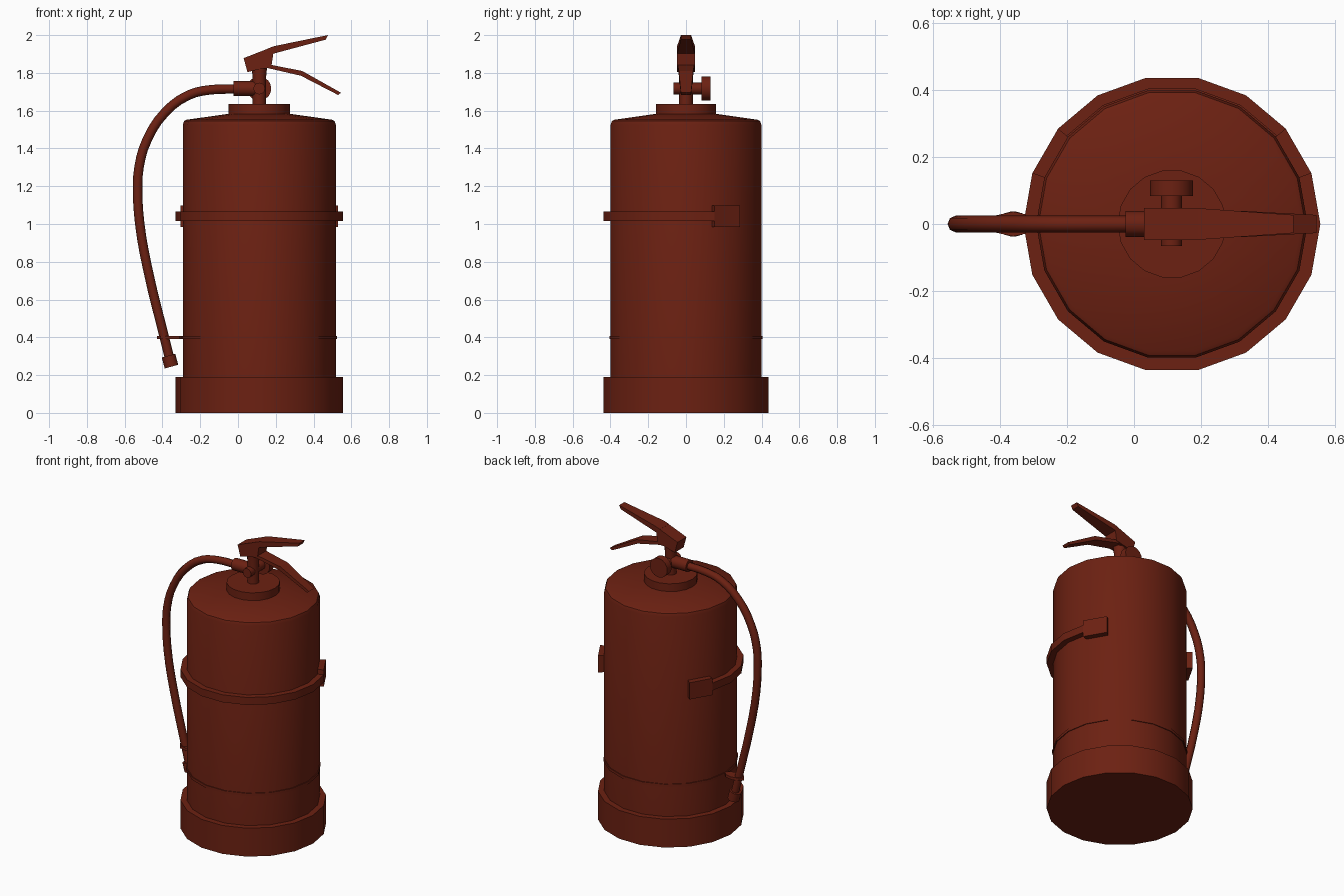
import bpy, bmesh
from math import sin, cos, radians, tau
from mathutils import Vector

if "Cube" in bpy.data.objects:
    bpy.data.objects.remove(bpy.data.objects["Cube"])

CX = 0.113      # axis of the tank
SIDES = 18

red = bpy.data.materials.new("dark_red")
red.diffuse_color = (0.15, 0.015, 0.006, 1)
red.use_nodes = True
red.node_tree.nodes["Principled BSDF"].inputs["Base Color"].default_value = red.diffuse_color


def finish(name, bm, smooth=True):
    bmesh.ops.recalc_face_normals(bm, faces=bm.faces[:])
    me = bpy.data.meshes.new(name)
    bm.to_mesh(me)
    bm.free()
    ob = bpy.data.objects.new(name, me)
    bpy.context.collection.objects.link(ob)
    me.materials.append(red)
    if smooth:
        bpy.ops.object.select_all(action='DESELECT')
        ob.select_set(True)
        bpy.context.view_layer.objects.active = ob
        bpy.ops.object.shade_smooth_by_angle(angle=radians(32))
    return ob


def lathe(name, profile, start, direction, sides=SIDES):
    """Capped solid of revolution; profile is (radius, distance along direction)."""
    bm = bmesh.new()
    rot = Vector((0, 0, 1)).rotation_difference(Vector(direction))
    rings = [[bm.verts.new(Vector(start) + rot @ Vector(
        (r * cos(tau * i / sides), r * sin(tau * i / sides), h)))
        for i in range(sides)] for r, h in profile]
    for a, b in zip(rings, rings[1:]):
        for i in range(sides):
            j = (i + 1) % sides
            bm.faces.new((a[i], a[j], b[j], b[i]))
    bm.faces.new(rings[0])
    bm.faces.new(rings[-1])
    return finish(name, bm)


def rod(name, a, b, r, sides=12):
    d = Vector(b) - Vector(a)
    return lathe(name, [(r, 0), (r, d.length)], a, d, sides)


def loft(name, sections, smooth=False):
    """Join four-point sections into one capped solid."""
    bm = bmesh.new()
    rings = [[bm.verts.new(p) for p in s] for s in sections]
    for a, b in zip(rings, rings[1:]):
        for i in range(4):
            j = (i + 1) % 4
            bm.faces.new((a[i], a[j], b[j], b[i]))
    bm.faces.new(rings[0])
    bm.faces.new(rings[-1])
    return finish(name, bm, smooth)


def arc(name, a0, a1, r0, r1, z0, z1):
    """Rectangular strip wrapped round the tank, in 20 degree steps."""
    secs = []
    for deg in range(a0, a1 + 1, 20):
        c, s = cos(radians(deg)), sin(radians(deg))
        secs.append([(CX + r * c, r * s, z) for r, z in
                     ((r0, z0), (r1, z0), (r1, z1), (r0, z1))])
    return loft(name, secs, True)


def lever(name, rows):
    """Tapered lever from rows of (x top, z top, x bottom, z bottom, half width)."""
    return loft(name, [[(xt, -w, zt), (xt, w, zt), (xb, w, zb), (xb, -w, zb)]
                       for xt, zt, xb, zb, w in rows])


up = (0, 0, 1)
axis = (CX, 0, 0)

# Tank, foot ring and neck cap
lathe("tank", [(0.405, 0.1), (0.405, 1.525), (0.398, 1.545), (0.385, 1.552),
               (0.15, 1.585)], axis, up)
lathe("foot_ring", [(0.443, 0), (0.443, 0.19)], axis, up)
lathe("neck_cap", [(0.162, 1.56), (0.162, 1.635)], axis, up)

# Holding band round the front, with a clip at each end
arc("band", -200, 20, 0.39, 0.443, 1.015, 1.065)
arc("clip_right", 20, 40, 0.385, 0.443, 0.985, 1.097)
arc("clip_left", 140, 160, 0.385, 0.443, 0.985, 1.097)

# Thin hose strap with a loop that holds the hose
lathe("hose_strap", [(0.41, 0.39), (0.41, 0.408)], axis, up)
loop = lathe("hose_loop", [(1, 0), (1, 0.018)], (0, 0, 0), up, 8)
loop.scale = (0.07, 0.037, 1)
loop.location = (-0.36, 0, 0.39)

# Valve stem, gauge and cross shaft
lathe("valve_stem", [(0.036, 1.62), (0.036, 1.78), (0.043, 1.85)], axis, up, 12)
rod("cross_shaft", (0.112, -0.066, 1.717), (0.112, 0.09, 1.717), 0.031)
rod("gauge", (0.112, 0.083, 1.717), (0.112, 0.13, 1.717), 0.064, 18)
rod("hose_coupling", (-0.025, 0, 1.717), (0.09, 0, 1.717), 0.039)

# Squeeze lever and carrying handle
lever("upper_lever", [(0.03, 1.878, 0.05, 1.804, 0.047),
                      (0.193, 1.942, 0.177, 1.836, 0.047)])
lever("upper_grip", [(0.16, 1.93, 0.16, 1.89, 0.047),
                     (0.193, 1.942, 0.188, 1.902, 0.047),
                     (0.476, 2.0, 0.464, 1.976, 0.027)])
lever("lower_grip", [(0.09, 1.85, 0.09, 1.82, 0.044),
                     (0.177, 1.842, 0.16, 1.825, 0.044),
                     (0.34, 1.81, 0.333, 1.785, 0.038),
                     (0.545, 1.695, 0.53, 1.683, 0.027)])

# Hose swept along a smooth path
path = [(0, 1.715), (-0.15, 1.71), (-0.26, 1.683), (-0.385, 1.592), (-0.482, 1.444),
        (-0.524, 1.3), (-0.531, 1.17), (-0.52, 1.0), (-0.482, 0.78), (-0.39, 0.4),
        (-0.36, 0.28)]
cu = bpy.data.curves.new("hose", 'CURVE')
cu.dimensions = '3D'
cu.bevel_depth = 0.025
cu.bevel_resolution = 2
cu.resolution_u = 3
cu.use_fill_caps = True
sp = cu.splines.new('BEZIER')
sp.bezier_points.add(len(path) - 1)
for p, (x, z) in zip(sp.bezier_points, path):
    p.co = (x, 0, z)
    p.handle_left_type = p.handle_right_type = 'AUTO'
cu.materials.append(red)
bpy.context.collection.objects.link(bpy.data.objects.new("hose", cu))

# Nozzle at the hose end
rod("nozzle", (-0.368, 0, 0.303), (-0.352, 0, 0.245), 0.037)
